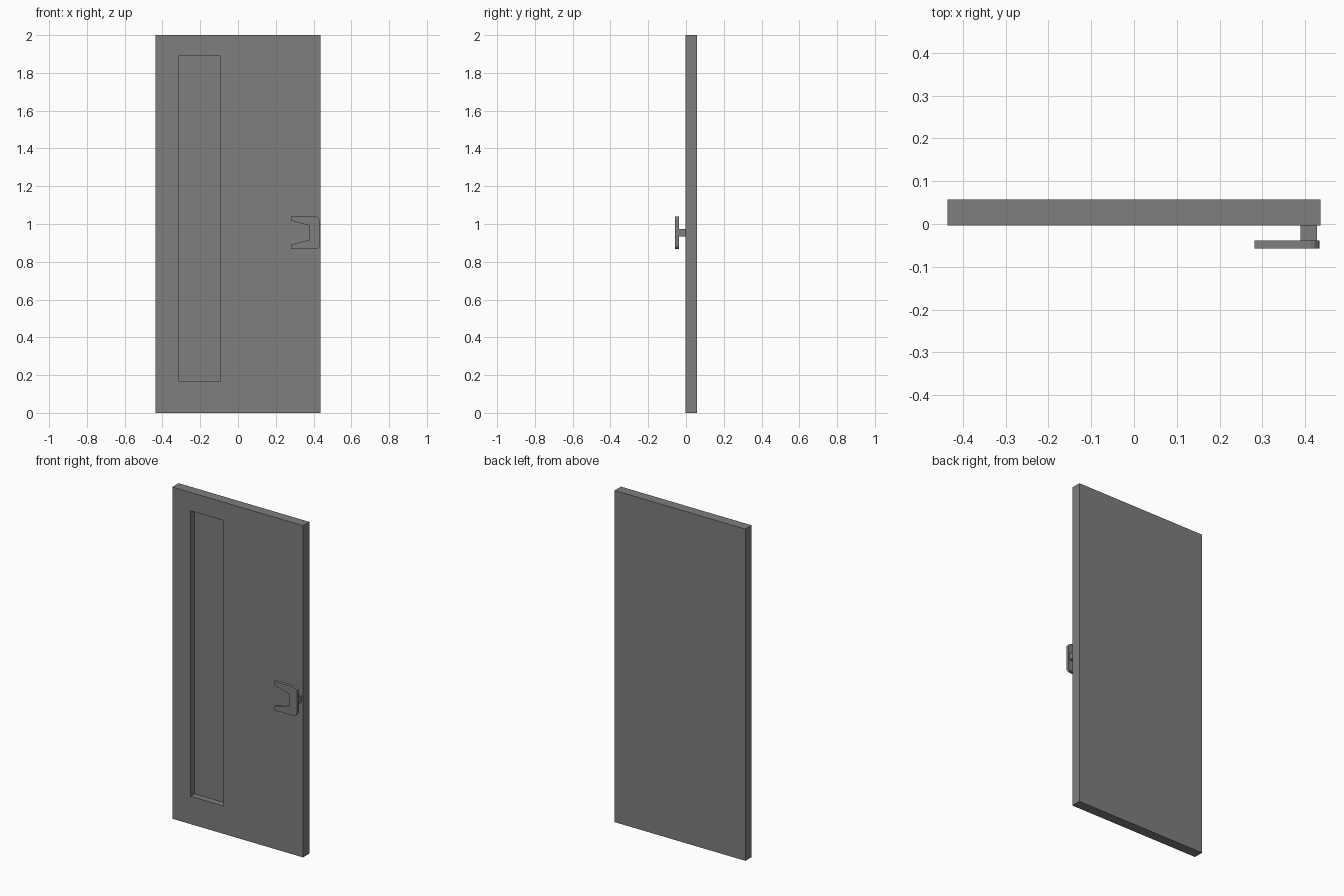
import bpy, bmesh
from mathutils import Vector

if "Cube" in bpy.data.objects:
    bpy.data.objects.remove(bpy.data.objects["Cube"])

grey = bpy.data.materials.new("mid_grey")
grey.diffuse_color = (0.21, 0.21, 0.21, 1)
grey.use_nodes = True
grey.node_tree.nodes["Principled BSDF"].inputs["Base Color"].default_value = grey.diffuse_color


def finish(name, bm):
    bmesh.ops.recalc_face_normals(bm, faces=bm.faces)
    mesh = bpy.data.meshes.new(name)
    bm.to_mesh(mesh)
    bm.free()
    mesh.materials.append(grey)
    ob = bpy.data.objects.new(name, mesh)
    bpy.context.collection.objects.link(ob)
    return ob


def box(lo, hi):
    bm = bmesh.new()
    bmesh.ops.create_cube(bm, size=1)
    lo, hi = Vector(lo), Vector(hi)
    for v in bm.verts:
        v.co = (lo + hi) / 2 + v.co * (hi - lo)
    return bm


FRONT, BACK = -0.003, 0.057

# Door leaf with a tall recessed panel sunk into the front
x0, x1, z0, z1 = -0.314, -0.093, 0.168, 1.889
door = box((-0.436, FRONT, 0), (0.436, BACK, 2))
for co, no in (((x0, 0, 0), (1, 0, 0)), ((x1, 0, 0), (1, 0, 0)),
               ((0, 0, z0), (0, 0, 1)), ((0, 0, z1), (0, 0, 1))):
    bmesh.ops.bisect_plane(door, geom=door.verts[:] + door.edges[:] + door.faces[:],
                           plane_co=co, plane_no=no)
panel = [f for f in door.faces if f.normal.y < -0.9
         and x0 < f.calc_center_median().x < x1 and z0 < f.calc_center_median().z < z1]
sunk = bmesh.ops.extrude_discrete_faces(door, faces=panel)["faces"]
bmesh.ops.translate(door, vec=(0, 0.038, 0), verts=list({v for f in sunk for v in f.verts}))
finish("door_leaf", door)

# C-shaped handle plate: upper half of the profile, mirrored about its middle
mid = 0.954
half = [(0.379, 0.038), (0.281, 0.063), (0.281, 0.087), (0.411, 0.087),
        (0.422, 0.083), (0.430, 0.075), (0.433, 0.064)]
outline = [(x, mid + z) for x, z in half] + [(x, mid - z) for x, z in reversed(half)]
plate = bmesh.new()
face = plate.faces.new([plate.verts.new((x, -0.057, z)) for x, z in outline])
ext = bmesh.ops.extrude_face_region(plate, geom=[face], use_keep_orig=True)
bmesh.ops.translate(plate, vec=(0, 0.019, 0),
                    verts=[g for g in ext["geom"] if isinstance(g, bmesh.types.BMVert)])
finish("handle_plate", plate)

# Stem joining the handle to the door
finish("handle_stem", box((0.389, -0.038, mid - 0.02), (0.427, FRONT, mid + 0.02)))
